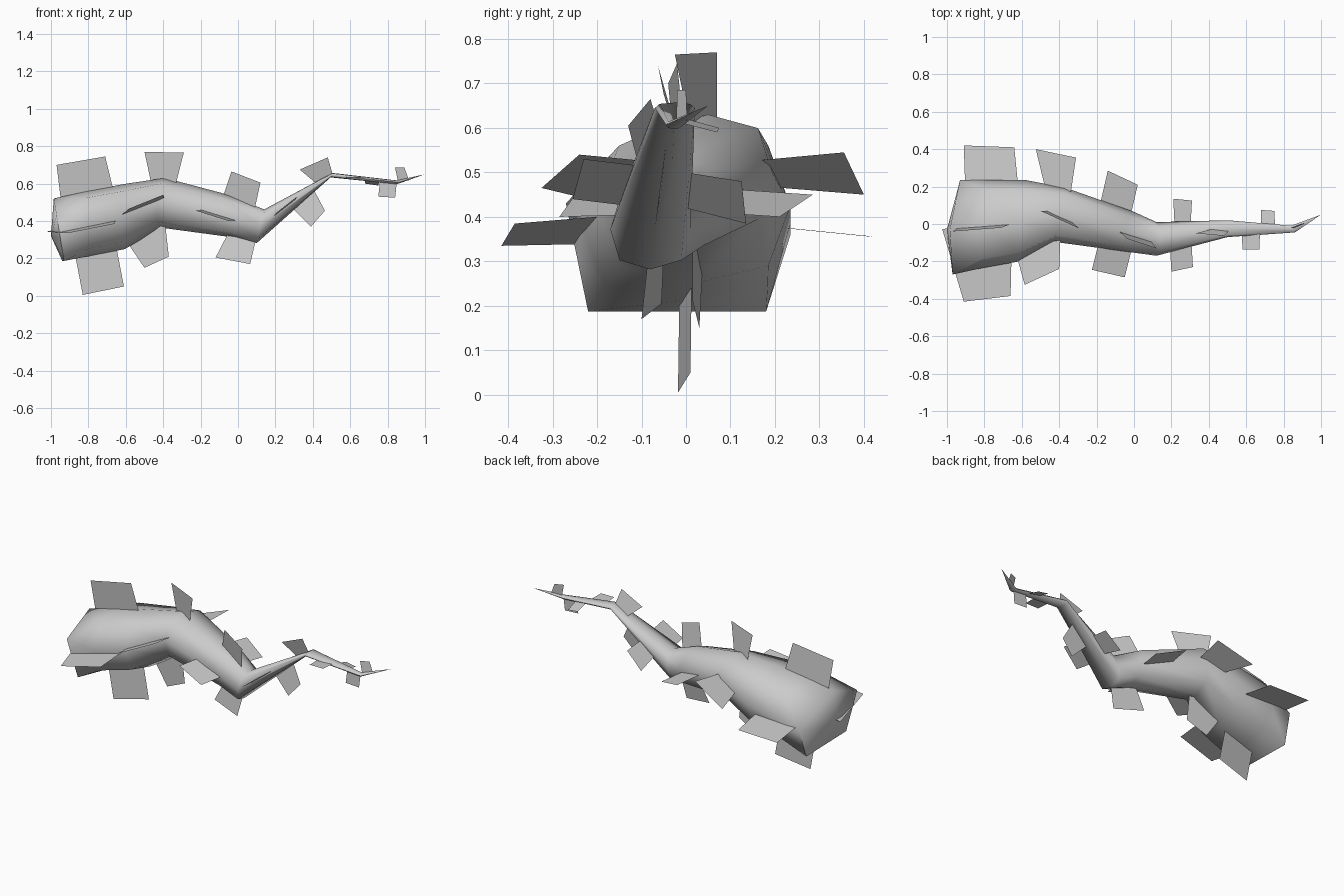
import bpy
import bmesh
import math
from mathutils import Vector

cube = bpy.data.objects.get("Cube")
if cube:
    bpy.data.objects.remove(cube, do_unlink=True)

grey = bpy.data.materials.new("plain grey")
grey.use_nodes = True
colour = (0.6, 0.6, 0.6, 1)
grey.diffuse_color = colour
grey.node_tree.nodes["Principled BSDF"].inputs["Base Color"].default_value = colour

SIDES = 8

# Five-cornered rim of the base: back, top, front, front bottom, back bottom
BACK_RIM = Vector((-.93, .235, .36))
TOP_RIM = Vector((-.985, -.03, .52))
FRONT_RIM = Vector((-.97, -.27, .43))
LOW_FRONT = Vector((-.93, -.22, .187))
LOW_BACK = Vector((-.94, .18, .187))
RIM = [BACK_RIM, (BACK_RIM + TOP_RIM) / 2, TOP_RIM, FRONT_RIM,
       (FRONT_RIM + LOW_FRONT) / 2, LOW_FRONT, (LOW_FRONT + LOW_BACK) / 2, LOW_BACK]

# Stations along the stem: centre, half depth, half height, lean, skew, squareness power
STATIONS = [
    ((-.8, 0, .387), .235, .174, -.01, .01, .7),
    ((-.6, .017, .425), .218, .175, .005, .02, .75),
    ((-.4, .05, .497), .145, .133, .01, .03, .75),
    ((-.03, -.04, .425), .105, .115, -.02, .03, .75),
    ((.12, -.08, .372), .09, .09, .02, 0, .75),
    ((.5, -.025, .645), .045, .012, .005, 0, .8),
    ((.85, -.027, .607), .018, .01, 0, -.01, 1),
]
BASE_TIP = Vector((-1, -.03, .32))
END_TIP = Vector((1, .05, .65))
SPINE = [Vector((-.96, -.02, .36))] + [Vector(s[0]) for s in STATIONS] + [END_TIP]


def make_object(name, bm):
    mesh = bpy.data.meshes.new(name)
    bm.to_mesh(mesh)
    bm.free()
    mesh.materials.append(grey)
    obj = bpy.data.objects.new(name, mesh)
    bpy.context.collection.objects.link(obj)
    return obj


def ring(bm, centre, depth, height, lean, skew, power):
    """One cross-section of the stem, rounder or squarer by its power."""
    verts = []
    for i in range(SIDES):
        a = math.tau * i / SIDES
        c, s = math.cos(a), math.sin(a)
        u = math.copysign(abs(c) ** power, c)
        v = math.copysign(abs(s) ** power, s)
        offset = Vector((lean * v + skew * u, depth * u, height * v))
        verts.append(bm.verts.new(Vector(centre) + offset))
    return verts


def nearest_on_spine(p):
    best = None
    for a, b in zip(SPINE, SPINE[1:]):
        d = b - a
        t = min(1, max(0, (p - a).dot(d) / d.length_squared))
        q = a + d * t
        if best is None or (q - p).length < (best - p).length:
            best = q
    return best


def fin(name, start, end, spread):
    """Flat quad from its outer edge down into the stem, root scaled by spread."""
    a, b = Vector(start), Vector(end)
    root = nearest_on_spine((a + b) / 2)
    half = (b - a) * spread / 2
    bm = bmesh.new()
    bm.faces.new([bm.verts.new(p) for p in (a, b, root + half, root - half)])
    make_object(name, bm)


# Stem: bridged rings with a shallow pointed base and a long pointed end
bm = bmesh.new()
rings = [[bm.verts.new(p) for p in RIM]] + [ring(bm, *s) for s in STATIONS]
for low, high in zip(rings, rings[1:]):
    for i in range(SIDES):
        j = (i + 1) % SIDES
        bm.faces.new((low[i], low[j], high[j], high[i]))
for tip, edge in ((BASE_TIP, rings[0]), (END_TIP, rings[-1])):
    point = bm.verts.new(tip)
    for i in range(SIDES):
        bm.faces.new((edge[i], edge[(i + 1) % SIDES], point))
bmesh.ops.recalc_face_normals(bm, faces=bm.faces)
stem = make_object("stem", bm)
bpy.context.view_layer.objects.active = stem
stem.select_set(True)
bpy.ops.object.shade_smooth_by_angle(angle=math.radians(80))

# Fins: outer edge and root spread of each, from the thick base to the thin end
TOP = [
    ((-.97, -.04, .70), (-.71, -.02, .745), 1.15),
    ((-.5, .07, .77), (-.29, -.025, .765), .4),
    ((-.035, -.08, .665), (.12, -.13, .605), 1.15),
    ((.33, -.05, .675), (.48, -.063, .74), .6),
    ((.84, -.02, .685), (.89, 0, .685), 1.2),
]
BOTTOM = [
    ((-.83, -.018, .005), (-.61, .01, .05), 1),
    ((-.5, .03, .15), (-.37, .015, .21), 2),
    ((-.12, -.055, .205), (.065, -.1, .17), .7),
    ((.39, -.07, .37), (.465, -.06, .455), 1.4),
    ((.75, -.03, .53), (.84, -.03, .525), 1),
]
FRONT = [
    ((-.91, -.415, .335), (-.66, -.385, .385), 1.5),
    ((-.585, -.325, .465), (-.4, -.24, .54), 1.5),
    ((-.225, -.245, .455), (-.05, -.285, .40), 1),
    ((.2, -.255, .44), (.315, -.23, .53), 1),
    ((.58, -.135, .635), (.67, -.135, .635), 1.1),
]
BACK = [
    ((-.91, .42, .355), (-.64, .41, .357), 1.1),
    ((-.525, .4, .45), (-.31, .355, .545), .4),
    ((-.14, .285, .45), (.02, .21, .40), 1),
    ((.21, .135, .385), (.31, .125, .48), .8),
    ((.68, .075, .60), (.75, .07, .59), 1.1),
]
for side, row in (("top", TOP), ("bottom", BOTTOM), ("front", FRONT), ("back", BACK)):
    for n, (start, end, spread) in enumerate(row, 1):
        fin(f"{side}_fin_{n}", start, end, spread)
